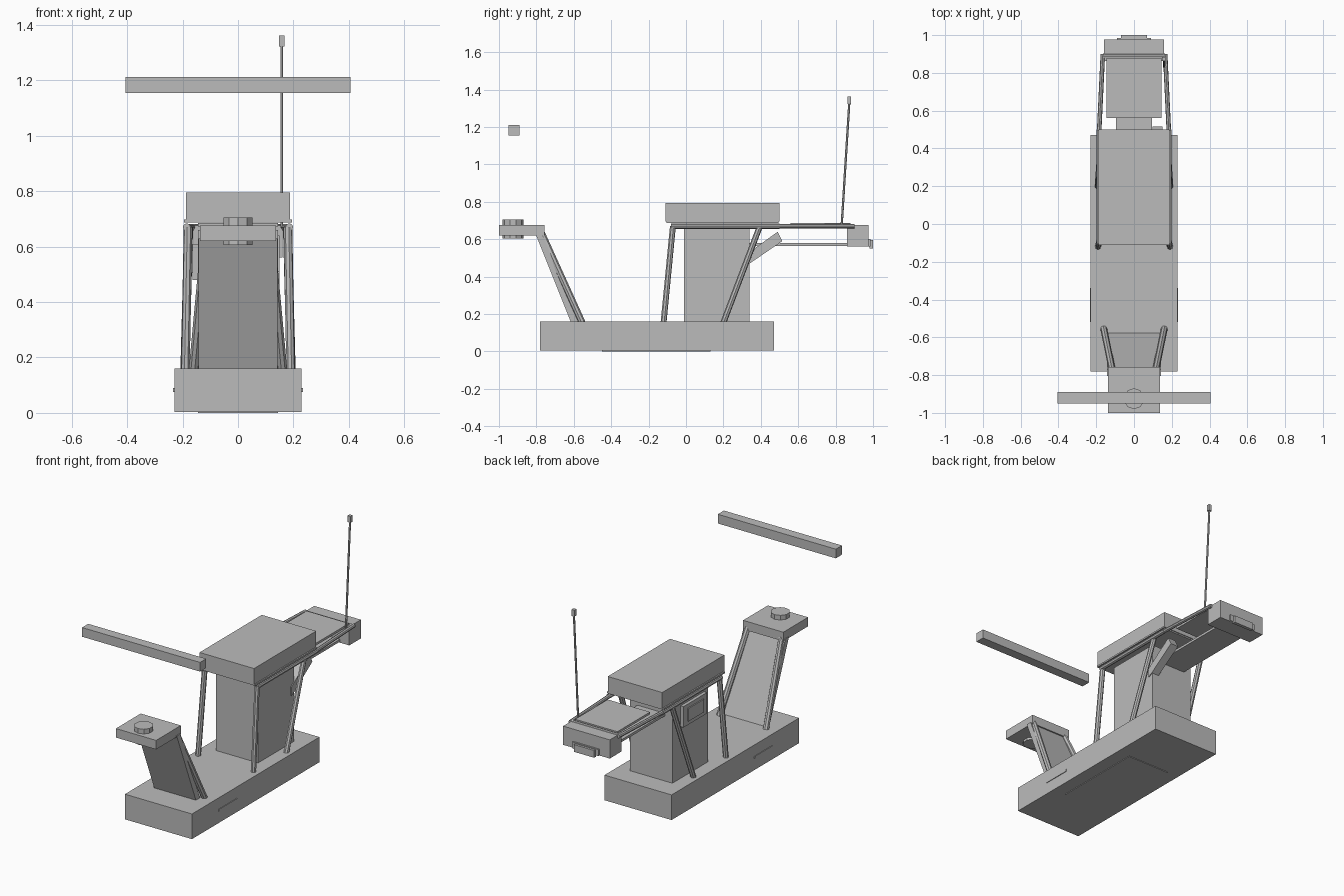
import bpy
import bmesh
from mathutils import Vector, Matrix

cube = bpy.data.objects.get("Cube")
if cube:
    bpy.data.objects.remove(cube, do_unlink=True)

grey = bpy.data.materials.new("plain_grey")
grey.use_nodes = True
GREY = (0.5, 0.5, 0.5, 1)
grey.diffuse_color = GREY
grey.node_tree.nodes["Principled BSDF"].inputs["Base Color"].default_value = GREY


def finish(name, bm):
    bmesh.ops.recalc_face_normals(bm, faces=bm.faces)
    mesh = bpy.data.meshes.new(name)
    bm.to_mesh(mesh)
    bm.free()
    mesh.materials.append(grey)
    obj = bpy.data.objects.new(name, mesh)
    bpy.context.collection.objects.link(obj)
    return obj


def box(name, x, y, z):
    """Box given by its (low, high) range on each axis."""
    bm = bmesh.new()
    bmesh.ops.create_cube(bm, size=1)
    for v in bm.verts:
        v.co = [(r[0] + r[1]) / 2 + c * (r[1] - r[0]) for r, c in zip((x, y, z), v.co)]
    return finish(name, bm)


def tube(name, start, end, radius, sides=8):
    """Closed straight tube between two points."""
    a, b = Vector(start), Vector(end)
    bm = bmesh.new()
    turn = (b - a).to_track_quat("Z", "Y").to_matrix().to_4x4()
    bmesh.ops.create_cone(bm, cap_ends=True, segments=sides, radius1=radius,
                          radius2=radius, depth=(b - a).length,
                          matrix=Matrix.Translation((a + b) / 2) @ turn)
    return finish(name, bm)


def slab(name, profile, x):
    """Side profile of (y, z) points, extruded across x."""
    bm = bmesh.new()
    face = bm.faces.new([bm.verts.new((x[0], y, z)) for y, z in profile])
    out = bmesh.ops.extrude_face_region(bm, geom=[face])
    moved = [g for g in out["geom"] if isinstance(g, bmesh.types.BMVert)]
    bmesh.ops.translate(bm, verts=moved, vec=(x[1] - x[0], 0, 0))
    return finish(name, bm)


# Base block with underside plate
box("base", (-0.23, 0.23), (-0.78, 0.47), (0.004, 0.16))
box("underside_plate", (-0.145, 0.145), (-0.45, 0.13), (0, 0.01))

# Central body, seat and the box on its side
box("body", (-0.145, 0.145), (-0.01, 0.34), (0.15, 0.66))
box("seat", (-0.187, 0.187), (-0.11, 0.5), (0.695, 0.795))
box("seat_base", (-0.195, 0.195), (-0.105, 0.495), (0.687, 0.697))
box("side_box", (-0.165, -0.14), (0.03, 0.26), (0.48, 0.61))
box("side_box_cover", (-0.172, -0.16), (0.07, 0.22), (0.505, 0.585))

# Mirrored frame tubes and side strips
for side, s in (("left", 1), ("right", -1)):
    tube(side + "_front_leg", (s * 0.19, -0.12, 0.155), (s * 0.18, -0.07, 0.67), 0.016)
    tube(side + "_rear_leg", (s * 0.192, 0.2, 0.155), (s * 0.178, 0.395, 0.67), 0.016)
    tube(side + "_seat_rail", (s * 0.185, -0.08, 0.67), (s * 0.185, 0.5, 0.67), 0.014)
    tube(side + "_rear_rail", (s * 0.185, 0.48, 0.67), (s * 0.165, 0.9, 0.67), 0.012)
    tube(side + "_fork_leg", (s * 0.16, -0.555, 0.155), (s * 0.115, -0.775, 0.64), 0.018)
    box(side + "_strip", sorted((s * 0.225, s * 0.234)), (-0.52, -0.34), (0.076, 0.09))
tube("rear_cross_bar", (-0.165, 0.89, 0.67), (0.165, 0.89, 0.67), 0.012)

# Leaning front shield, fork head and steering knob
slab("front_shield", [(-0.615, 0.155), (-0.575, 0.155), (-0.77, 0.63), (-0.805, 0.63)],
     (-0.143, 0.143))
box("fork_head", (-0.138, 0.138), (-1, -0.757), (0.62, 0.676))
tube("steering_knob", (0, -0.925, 0.605), (0, -0.925, 0.705), 0.055, 10)
box("handlebar", (-0.405, 0.405), (-0.95, -0.89), (1.155, 1.212))

# Rear rack, tray, tail box and lamp
box("rack_plate", (-0.145, 0.145), (0.56, 0.88), (0.672, 0.686))
box("rear_tray", (-0.095, 0.095), (0.34, 0.87), (0.565, 0.58))
box("tail_box", (-0.16, 0.16), (0.862, 0.976), (0.56, 0.676))
box("lamp_mount", (-0.09, 0.09), (0.97, 0.986), (0.56, 0.6))
box("tail_lamp", (-0.07, 0.07), (0.98, 1), (0.55, 0.595))

# Slanted exhaust
slab("exhaust", [(0.31, 0.455), (0.34, 0.47), (0.515, 0.59), (0.49, 0.64), (0.31, 0.51)],
     (0.098, 0.15))

# Antenna with tip
tube("antenna", (0.158, 0.832, 0.67), (0.158, 0.873, 1.33), 0.006, 6)
box("antenna_tip", (0.148, 0.168), (0.863, 0.883), (1.322, 1.362))
